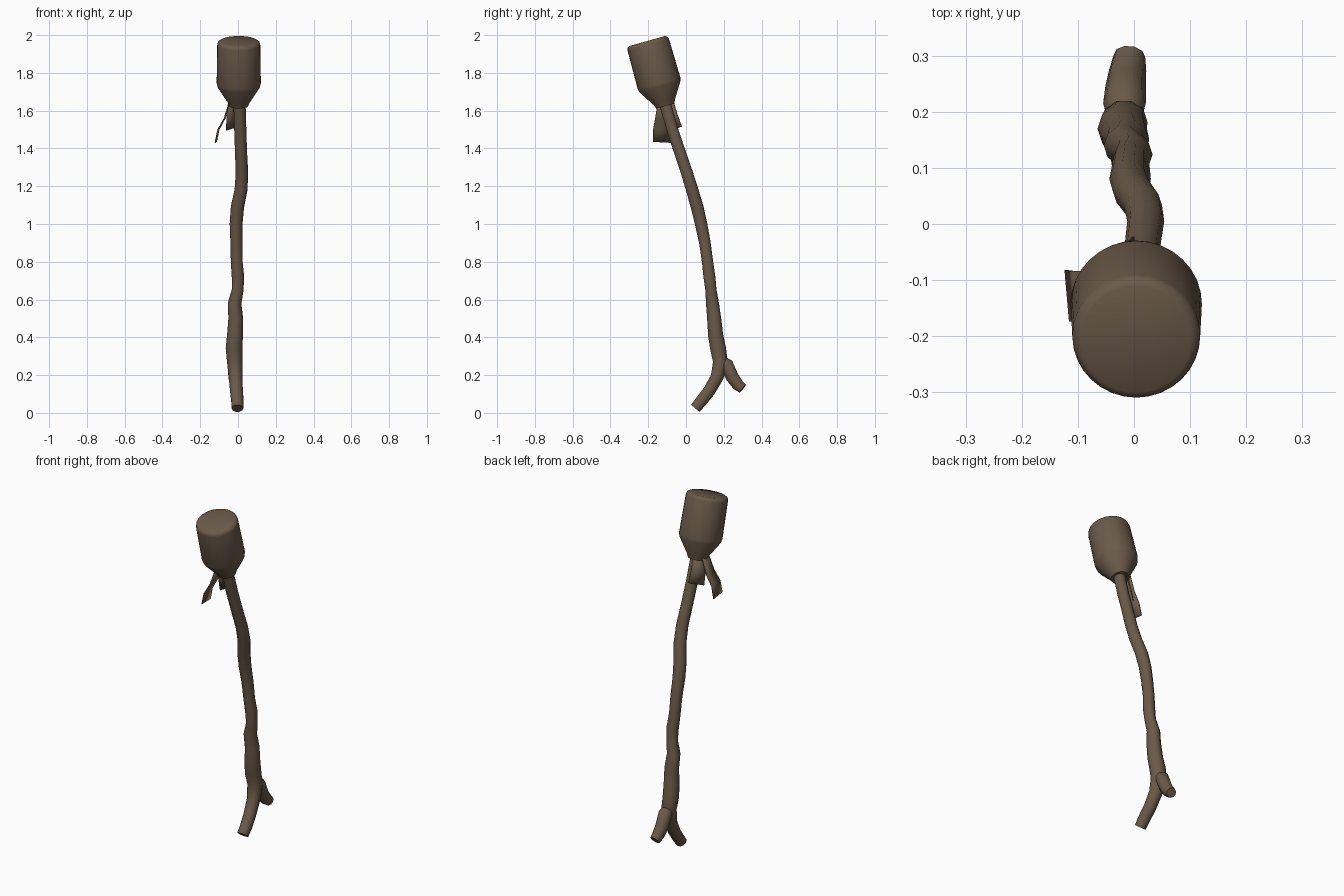
import bpy, bmesh, math
from mathutils import Vector

wood = bpy.data.materials.new("dark_brown_wood")
wood.diffuse_color = (0.145, 0.102, 0.067, 1)


def finish(name, bm, angle=40):
    bmesh.ops.recalc_face_normals(bm, faces=bm.faces)
    me = bpy.data.meshes.new(name)
    bm.to_mesh(me)
    bm.free()
    me.materials.append(wood)
    ob = bpy.data.objects.new(name, me)
    bpy.context.collection.objects.link(ob)
    bpy.ops.object.select_all(action='DESELECT')
    ob.select_set(True)
    bpy.context.view_layer.objects.active = ob
    bpy.ops.object.shade_smooth_by_angle(angle=math.radians(angle))
    return ob


def tube(name, path, sides, angle=40):
    """Sweep a round section along points (x, y, z, radius)."""
    bm = bmesh.new()
    pts = [Vector(p[:3]) for p in path]
    rings = []
    for i, p in enumerate(path):
        t = (pts[min(i + 1, len(pts) - 1)] - pts[max(i - 1, 0)]).normalized()
        u = (Vector((1, 0, 0)) - t * t.x).normalized()
        v = t.cross(u)
        rings.append([bm.verts.new(pts[i] + p[3] * (u * math.cos(a) + v * math.sin(a)))
                      for a in (2 * math.pi * k / sides for k in range(sides))])
    for a, b in zip(rings, rings[1:]):
        for k in range(sides):
            j = (k + 1) % sides
            bm.faces.new((a[k], a[j], b[j], b[k]))
    bm.faces.new(rings[0])
    bm.faces.new(rings[-1])
    return finish(name, bm, angle)


def strip(name, rows):
    """Thin hanging strip from pairs of edge points."""
    bm = bmesh.new()
    vs = [[bm.verts.new(p) for p in r] for r in rows]
    for a, b in zip(vs, vs[1:]):
        bm.faces.new((a[0], a[1], b[1], b[0]))
    ob = finish(name, bm)
    mod = ob.modifiers.new("thickness", 'SOLIDIFY')
    mod.thickness = 0.004
    mod.offset = 0


# Mallet head: profile of (distance along axis, radius) on a tilted axis
base = Vector((0.004, -0.109, 1.625))
axis = Vector((0, -0.27, 0.963)).normalized()
profile = [(0, 0.05), (0.02, 0.058), (0.105, 0.112), (0.125, 0.117),
           (0.335, 0.114), (0.35, 0.110), (0.357, 0.098)]
tube("mallet_head", [(*(base + axis * d), r) for d, r in profile], 32, 50)

# Gnarled shaft, running down into the front prong of the fork
tube("shaft", [
    (0.008, -0.115, 1.65, 0.032), (0.012, -0.072, 1.50, 0.032),
    (0.016, -0.032, 1.38, 0.032), (0.021, 0.005, 1.27, 0.033),
    (0.016, 0.033, 1.18, 0.034), (-0.003, 0.059, 1.09, 0.035),
    (-0.010, 0.080, 1.00, 0.034), (-0.008, 0.100, 0.90, 0.032),
    (-0.007, 0.114, 0.80, 0.031), (0.000, 0.124, 0.72, 0.033),
    (-0.002, 0.132, 0.65, 0.031), (-0.018, 0.140, 0.58, 0.036),
    (-0.012, 0.149, 0.50, 0.039), (-0.016, 0.157, 0.41, 0.042),
    (-0.021, 0.170, 0.34, 0.044), (-0.017, 0.182, 0.27, 0.041),
    (-0.013, 0.165, 0.19, 0.036), (-0.008, 0.122, 0.115, 0.034),
    (-0.003, 0.080, 0.062, 0.033), (-0.003, 0.049, 0.024, 0.031)], 10)

# Short rear prong of the fork
tube("rear_prong", [
    (-0.017, 0.172, 0.285, 0.026), (-0.017, 0.215, 0.255, 0.038),
    (-0.015, 0.245, 0.190, 0.036), (-0.011, 0.275, 0.148, 0.033),
    (-0.008, 0.300, 0.128, 0.028)], 10)

# Two hanging ends of the binding below the head
strip("side_strip", [
    ((-0.045, -0.150, 1.64), (-0.045, -0.085, 1.65)),
    ((-0.068, -0.163, 1.56), (-0.073, -0.083, 1.56)),
    ((-0.100, -0.174, 1.50), (-0.107, -0.084, 1.50)),
    ((-0.114, -0.174, 1.435), (-0.122, -0.082, 1.43))])
strip("back_strip", [
    ((-0.052, -0.115, 1.64), (0.000, -0.070, 1.66)),
    ((-0.060, -0.095, 1.56), (-0.001, -0.046, 1.58)),
    ((-0.062, -0.080, 1.495), (0.000, -0.023, 1.515))])
